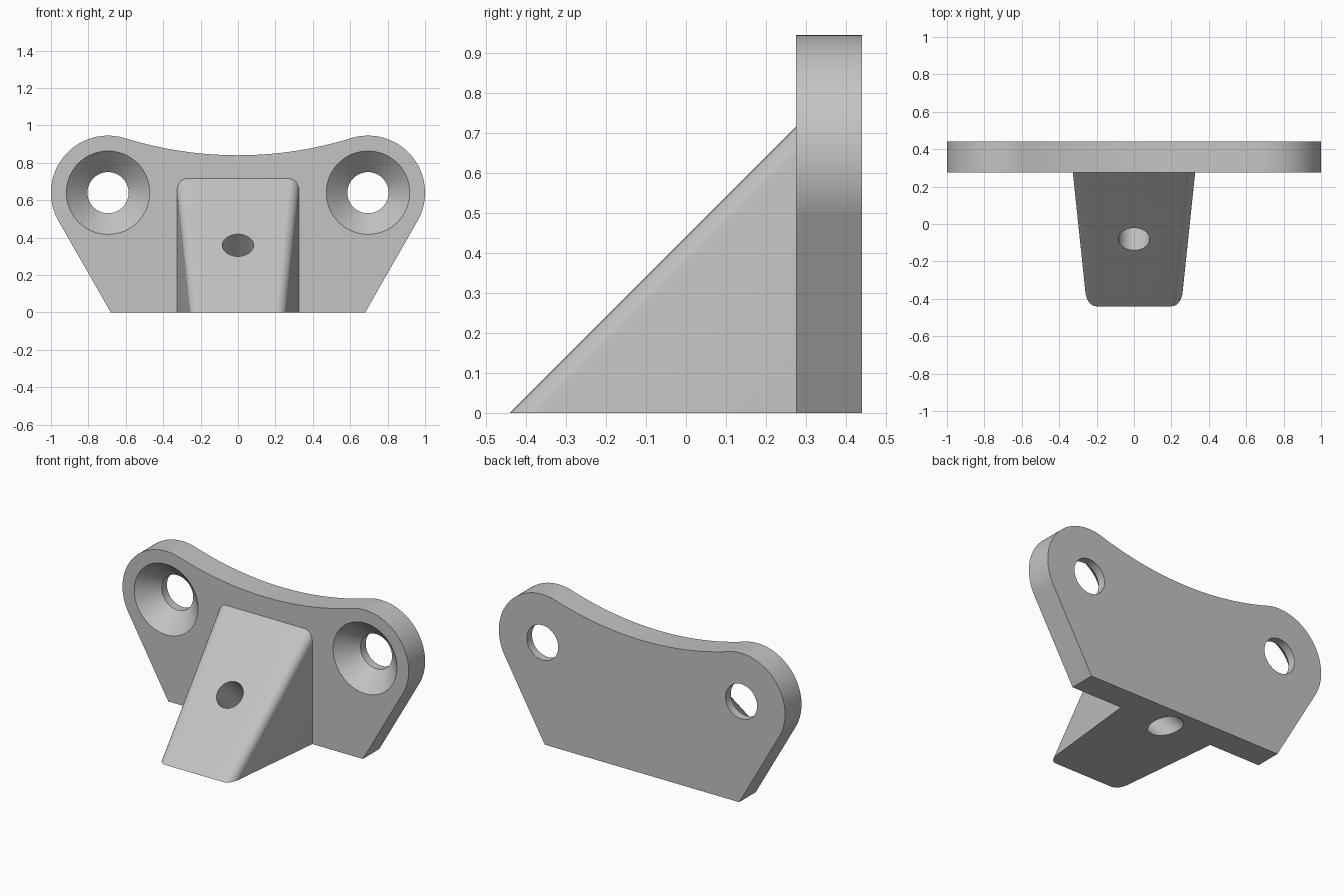
import bpy, bmesh, math
from mathutils import Matrix, Vector

cube = bpy.data.objects.get("Cube")
if cube:
    bpy.data.objects.remove(cube, do_unlink=True)

FRONT, BACK = 0.275, 0.44          # plate faces
EAR = Vector((0.695, 0.64))        # ear centre (x, z)
EAR_R, DIP_Z, FOOT_X = 0.305, 0.84, 0.68

grey = bpy.data.materials.new("plain grey")
grey.use_nodes = True
grey.diffuse_color = (0.55, 0.55, 0.55, 1)
grey.node_tree.nodes["Principled BSDF"].inputs["Base Color"].default_value = (0.55, 0.55, 0.55, 1)


def finish(name, bm):
    bmesh.ops.recalc_face_normals(bm, faces=bm.faces)
    mesh = bpy.data.meshes.new(name)
    bm.to_mesh(mesh)
    bm.free()
    mesh.materials.append(grey)
    obj = bpy.data.objects.new(name, mesh)
    bpy.context.collection.objects.link(obj)
    return obj


def turned(name, profile, matrix, n=64):
    """Solid of revolution about local z from (height, radius) pairs."""
    bm = bmesh.new()
    rings = [[bm.verts.new((r * math.cos(math.tau * i / n), r * math.sin(math.tau * i / n), h))
              for i in range(n)] for h, r in profile]
    for a, b in zip(rings, rings[1:]):
        for i in range(n):
            j = (i + 1) % n
            bm.faces.new((a[i], a[j], b[j], b[i]))
    bm.faces.new(rings[0])
    bm.faces.new(rings[-1])
    bm.transform(matrix)
    return finish(name, bm)


def combine(target, other, operation):
    mod = target.modifiers.new(operation, "BOOLEAN")
    mod.operation, mod.solver, mod.object = operation, "EXACT", other
    bpy.context.view_layer.objects.active = target
    bpy.ops.object.modifier_apply(modifier=mod.name)
    bpy.data.objects.remove(other, do_unlink=True)


# Plate outline: foot, tangent side, round ear, tangent concave top
foot = Vector((FOOT_X, 0)) - EAR
start = math.atan2(foot.y, foot.x) + math.acos(EAR_R / foot.length)
h = DIP_Z - EAR.y
dip_r = (EAR.x ** 2 + h ** 2 - EAR_R ** 2) / (2 * (EAR_R - h))
dip_z = DIP_Z + dip_r
end = math.atan2(dip_z - EAR.y, -EAR.x)
half = [(FOOT_X, 0)]
for i in range(49):
    a = start + (end - start) * i / 48
    half.append((EAR.x + EAR_R * math.cos(a), EAR.y + EAR_R * math.sin(a)))
sweep = math.atan2(EAR.x, dip_z - EAR.y)
for i in range(1, 17):
    a = sweep * (1 - i / 16)
    half.append((dip_r * math.sin(a), dip_z - dip_r * math.cos(a)))
outline = half + [(-x, z) for x, z in reversed(half[:-1])]

bm = bmesh.new()
face = bm.faces.new([bm.verts.new((x, FRONT, z)) for x, z in outline])
extruded = bmesh.ops.extrude_face_region(bm, geom=[face])["geom"]
bmesh.ops.translate(bm, vec=(0, BACK - FRONT, 0),
                    verts=[v for v in extruded if isinstance(v, bmesh.types.BMVert)])
bracket = finish("mounting_bracket", bm)

# Tapered wedge with rounded slope edges, made oversize and trimmed
bm = bmesh.new()
sides = []
for s in (-1, 1):
    sides.append([bm.verts.new((s * (0.327 + 0.105 * (y - FRONT)), y, z))
                  for y, z in ((-0.54, -0.1), (0.375, -0.1), (0.375, 0.815))])
    bm.faces.new(sides[-1])
for i in range(3):
    j = (i + 1) % 3
    bm.faces.new((sides[0][i], sides[0][j], sides[1][j], sides[1][i]))
bmesh.ops.recalc_face_normals(bm, faces=bm.faces)
edges = [bm.edges.get((s[0], s[2])) for s in sides]
bmesh.ops.bevel(bm, geom=edges, offset=0.05, offset_type="OFFSET", segments=10,
                profile=0.5, affect="EDGES")
for co, no in (((0, 0, 0), (0, 0, -1)), ((0, FRONT + 0.03, 0), (0, 1, 0))):
    bmesh.ops.bisect_plane(bm, geom=bm.verts[:] + bm.edges[:] + bm.faces[:],
                           plane_co=co, plane_no=no, clear_outer=True)
    bmesh.ops.holes_fill(bm, edges=[e for e in bm.edges if e.is_boundary], sides=0)
combine(bracket, finish("wedge", bm), "UNION")

# Countersunk screw holes in the ears
for s in (-1, 1):
    place = Matrix.Translation((s * EAR.x, FRONT, EAR.y)) @ Matrix.Rotation(-math.pi / 2, 4, "X")
    combine(bracket, turned("screw_cutter", [(-0.01, 0.233), (0.113, 0.11), (0.3, 0.11)], place),
            "DIFFERENCE")

# Hole bored square to the slope, leaving through the underside
place = Matrix.Translation((0, -0.081, 0.359)) @ Matrix.Rotation(math.pi / 4, 4, "X")
combine(bracket, turned("bore_cutter", [(-0.8, 0.084), (0.2, 0.084)], place), "DIFFERENCE")

# Smooth curves, sharp corners
bpy.ops.object.select_all(action="DESELECT")
bracket.select_set(True)
bpy.context.view_layer.objects.active = bracket
bpy.ops.object.shade_smooth_by_angle(angle=math.radians(25))
